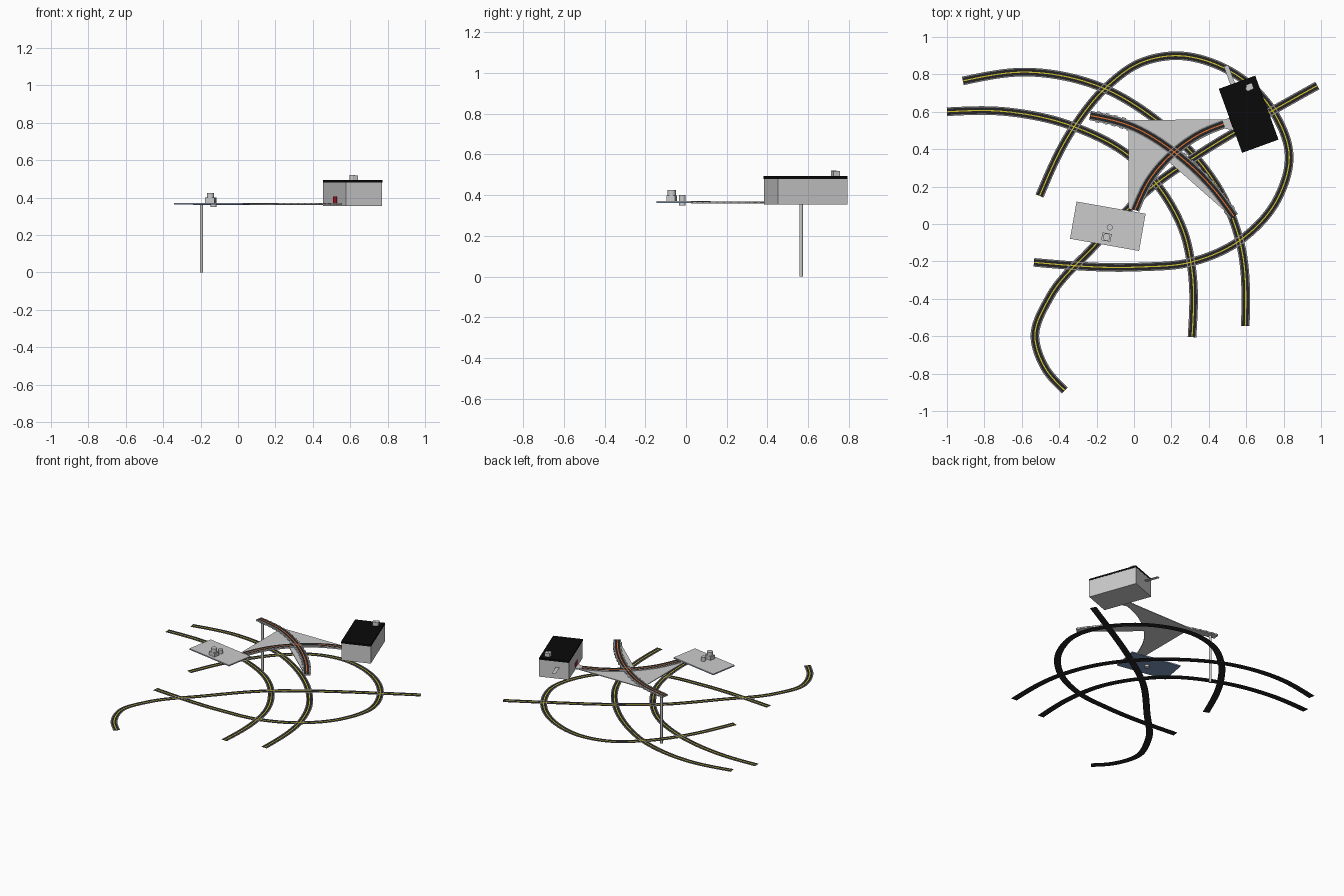
import bpy, bmesh
from math import atan2, degrees, radians
from mathutils import Vector, Matrix

if "Cube" in bpy.data.objects:
    bpy.data.objects.remove(bpy.data.objects["Cube"])


def material(name, rgb):
    m = bpy.data.materials.new(name)
    m.diffuse_color = (*rgb, 1)
    m.use_nodes = True
    m.node_tree.nodes["Principled BSDF"].inputs["Base Color"].default_value = m.diffuse_color
    return m


BLACK = material("asphalt", (0.018, 0.018, 0.019))
ROOF = material("roof_black", (0.003, 0.003, 0.003))
YELLOW = material("yellow_paint", (0.65, 0.55, 0.03))
ORANGE = material("orange_paint", (0.75, 0.16, 0.03))
EDGE = material("edge_grey", (0.25, 0.25, 0.26))
RED = material("red_paint", (0.5, 0.01, 0.02))
BLUE = material("blue_underside", (0.2, 0.3, 0.5))


def finish(name, bm, mat=None):
    bmesh.ops.recalc_face_normals(bm, faces=bm.faces)
    me = bpy.data.meshes.new(name)
    bm.to_mesh(me)
    bm.free()
    ob = bpy.data.objects.new(name, me)
    bpy.context.collection.objects.link(ob)
    if mat:
        me.materials.append(mat)
    return ob


def spline(pts, n=10):
    """Smooth curve through the given points, n samples per span."""
    p = [Vector(q) for q in pts]
    h = [(b - a).length for a, b in zip(p, p[1:])]
    d = [(b - a) / k for a, b, k in zip(p, p[1:], h)]
    m = [(d[i - 1] * h[i] + d[i] * h[i - 1]) / (h[i - 1] + h[i]) for i in range(1, len(d))]
    m = [1.5 * d[0] - 0.5 * m[0]] + m + [1.5 * d[-1] - 0.5 * m[-1]]
    out = []
    for i, k in enumerate(h):
        for j in range(n):
            t = j / n
            out.append((2*t**3 - 3*t*t + 1) * p[i] + (t**3 - 2*t*t + t) * k * m[i]
                       + (3*t*t - 2*t**3) * p[i + 1] + (t**3 - t*t) * k * m[i + 1])
    return out + [p[-1]]


def normals(path):
    res = []
    for i in range(len(path)):
        t = (path[min(i + 1, len(path) - 1)] - path[max(i - 1, 0)]).normalized()
        res.append(Vector((-t.y, t.x)))
    return res


def thicken(bm, thick):
    g = bmesh.ops.extrude_face_region(bm, geom=bm.faces[:], use_keep_orig=True)
    bmesh.ops.translate(bm, vec=(0, 0, -thick),
                        verts=[v for v in g["geom"] if isinstance(v, bmesh.types.BMVert)])


def ribbon(name, path, width, z, mat=None, offset=0.0, thick=0.0):
    bm = bmesh.new()
    rows = [[bm.verts.new((*(p + n * (offset + s * width / 2)), z)) for s in (-1, 1)]
            for p, n in zip(path, normals(path))]
    for a, b in zip(rows, rows[1:]):
        bm.faces.new((a[1], a[0], b[0], b[1]))
    if thick:
        thicken(bm, thick)
        return finish(name, bm, mat)
    ob = finish(name, bm, mat)
    if ob.data.polygons[0].normal.z < 0:
        ob.data.flip_normals()
    return ob


def sheet(name, pts, z, thick, mat=None):
    bm = bmesh.new()
    bm.faces.new([bm.verts.new((p[0], p[1], z)) for p in pts])
    thicken(bm, thick)
    bmesh.ops.triangulate(bm, faces=[q for q in bm.faces if len(q.verts) > 4])
    return finish(name, bm, mat)


def box(name, loc, size, angle=0, mat=None):
    bm = bmesh.new()
    bmesh.ops.create_cube(bm, size=1, matrix=Matrix.Translation(loc)
                          @ Matrix.Rotation(radians(angle), 4, 'Z') @ Matrix.Diagonal((*size, 1)))
    return finish(name, bm, mat)


def cylinder(name, x, y, z0, z1, r, mat=None):
    bm = bmesh.new()
    bmesh.ops.create_cone(bm, cap_ends=True, segments=20, radius1=r, radius2=r, depth=z1 - z0,
                          matrix=Matrix.Translation((x, y, (z0 + z1) / 2)))
    ob = finish(name, bm, mat)
    for p in ob.data.polygons:
        p.use_smooth = abs(p.normal.z) < 0.5
    return ob


def road(name, path, z, paint):
    ribbon(name + "_asphalt", path, 0.046, z, BLACK)
    for side, s in (("left", 1), ("right", -1)):
        ribbon(f"{name}_{side}_edge", path, 0.006, z + 0.001, EDGE, s * 0.020)
    ribbon(name + "_centre_line", path, 0.006, z + 0.001, paint)


# Ground roads
GROUND = {
    "outer_road": [(-.915, .765), (-.57, .812), (-.16, .725), (.08, .585), (.30, .39),
                   (.46, .175), (.565, -.09), (.595, -.545)],
    "inner_road": [(-1.0, .60), (-.70, .602), (-.32, .52), (-.02, .36), (.15, .175),
                   (.27, -.055), (.31, -.25), (.31, -.605)],
    "loop_road": [(-.505, .15), (-.32, .52), (-.15, .73), (.03, .86), (.217, .9), (.48, .835),
                  (.725, .63), (.83, .36), (.765, .13), (.57, -.085), (.30, -.205),
                  (.03, -.23), (-.535, -.205)],
    "diagonal_road": [(.98, .74), (.73, .60), (.35, .375), (.08, .185), (-.21, -.115),
                      (-.45, -.39), (-.53, -.60), (-.475, -.77), (-.37, -.89)],
}
for i, (name, pts) in enumerate(GROUND.items()):
    road(name, spline(pts), 0.066 + i * 0.0005, YELLOW)

# Elevated crossing roads
N = 10
deck_a = spline([(-.235, .58), (-.02, .525), (.215, .385), (.405, .21), (.535, .04)], N)
deck_b = spline([(.005, .075), (.085, .24), (.215, .385), (.35, .48), (.48, .535)], N)
for name, path, z in (("upper_road_a", deck_a, 0.3695), ("upper_road_b", deck_b, 0.369)):
    ribbon(name + "_deck", path, 0.05, z, None, 0, 0.01)
    road(name, path, z + 0.0008, ORANGE)

# Dashed kerb blocks along the upper road
for side, nrm in (("left", normals(deck_a)), ("right", [-n for n in normals(deck_a)])):
    for i in range(2, len(deck_a) - 1, 2):
        p = deck_a[i] + nrm[i] * 0.028
        ang = degrees(atan2(nrm[i].y, nrm[i].x)) - 90
        box(f"kerb_block_{side}_{i}", (p.x, p.y, 0.365), (0.022, 0.004, 0.008), ang)

# Sheet filling the space between the upper roads
mid = 2 * N
outline = ([(-.03, .555), (-.03, .08)] + deck_b[:mid - 2] + [Vector((.53, .03))]
           + deck_a[mid + 1:-1][::-1] + deck_b[mid + 1:] + [Vector((.5, .56))])
sheet("web_sheet", outline, 0.365, 0.006)
sheet("building_threshold", [(.47, .515), (.53, .50), (.56, .59), (.49, .56)], 0.367, 0.007)

# Support post
cylinder("support_post", -0.195, 0.565, 0, 0.36, 0.009)

# Building, rotated 20 degrees
C, A = Vector((0.613, 0.587, 0)), 20
R = Matrix.Rotation(radians(A), 3, 'Z')


def house(name, x, y, z, size, mat=None):
    p = C + R @ Vector((x, y, 0))
    return box(name, (p.x, p.y, z), size, A, mat)


house("building_body", 0, 0, 0.417, (0.205, 0.362, 0.126))
house("building_roof", 0, 0, 0.4865, (0.207, 0.364, 0.013), ROOF)
house("balcony_plate", -0.025, 0.22, 0.437, (0.026, 0.13, 0.0004))
house("building_door", -0.103, -0.01, 0.388, (0.005, 0.055, 0.034), RED)
house("chimney", 0.056, 0.135, 0.505, (0.034, 0.034, 0.026))
p = C + R @ Vector((0.045, 0.13, 0))
cylinder("chimney_vent", p.x, p.y, 0.49, 0.52, 0.014)

# Platform with equipment
box("platform_top", (-0.14, -0.012, 0.3695), (0.375, 0.202, 0.004), -10)
box("platform_underside", (-0.14, -0.012, 0.365), (0.375, 0.202, 0.005), -10, BLUE)
cylinder("low_vent", -0.13, -0.018, 0.35, 0.40, 0.016)
box("vent_base", (-0.147, -0.07, 0.385), (0.05, 0.042, 0.028), -10)
cylinder("high_vent", -0.147, -0.07, 0.395, 0.425, 0.02)
